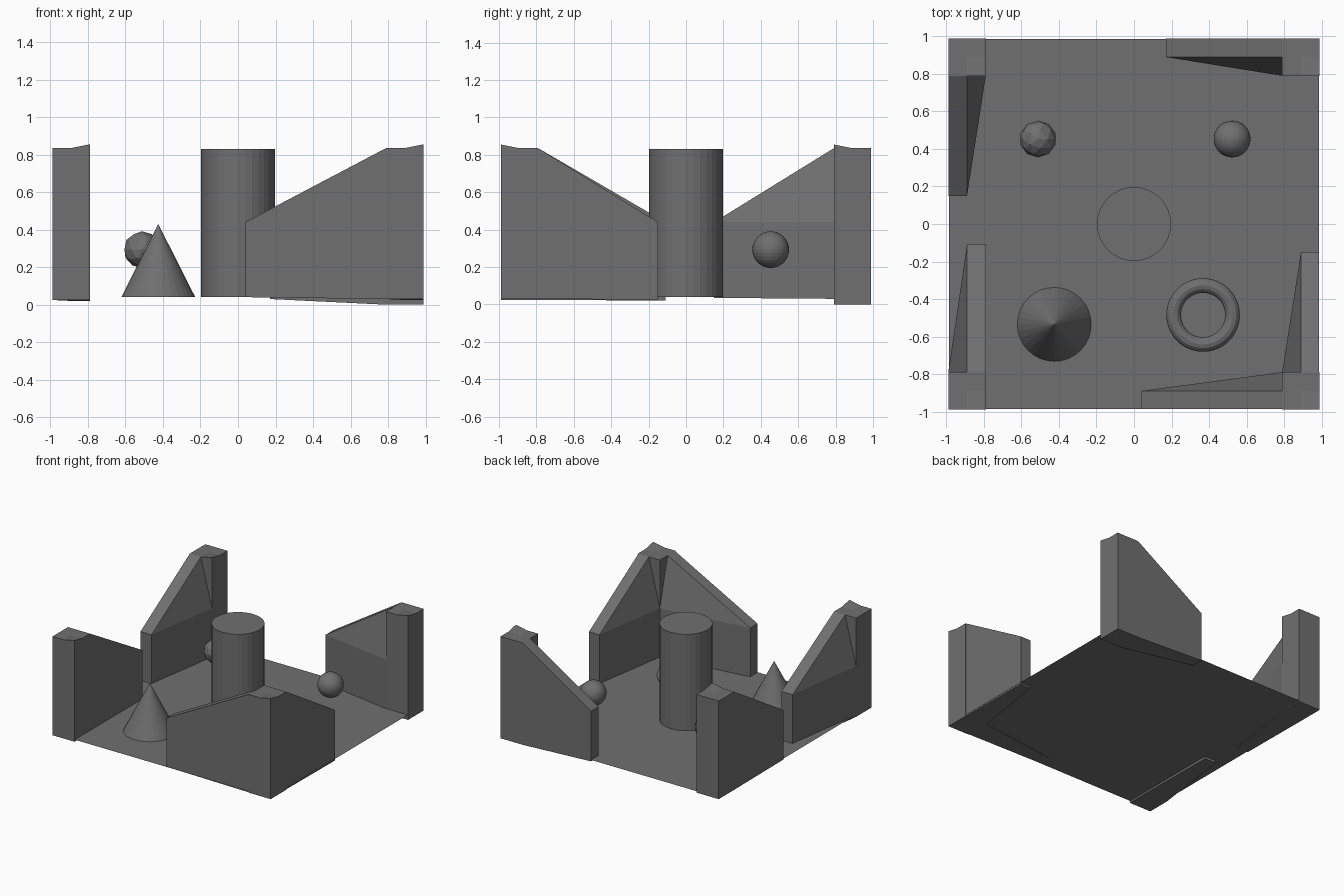
import bpy, bmesh
from mathutils import Matrix, Vector

if "Cube" in bpy.data.objects:
    bpy.data.objects.remove(bpy.data.objects["Cube"])

grey = bpy.data.materials.new("stone_grey")
grey.diffuse_color = (0.16, 0.16, 0.16, 1)
grey.use_nodes = True
grey.node_tree.nodes["Principled BSDF"].inputs["Base Color"].default_value = grey.diffuse_color

FLOOR = 0.04
MID = 0.44      # height of the low wall ends
TOP = 0.835     # height of the posts


def finish(name, bm):
    bmesh.ops.recalc_face_normals(bm, faces=bm.faces[:])
    mesh = bpy.data.meshes.new(name)
    bm.to_mesh(mesh)
    bm.free()
    mesh.materials.append(grey)
    obj = bpy.data.objects.new(name, mesh)
    bpy.context.collection.objects.link(obj)
    return obj


def post(name, cx, cy, base):
    """Square corner post with a slightly uneven top."""
    bm = bmesh.new()
    bmesh.ops.create_grid(bm, x_segments=2, y_segments=2, size=0.1,
                          matrix=Matrix.Translation((cx, cy, base)))
    res = bmesh.ops.extrude_face_region(bm, geom=bm.faces[:], use_keep_orig=True)
    for v in res["geom"]:
        if isinstance(v, bmesh.types.BMVert):
            dx, dy = v.co.x - cx, v.co.y - cy
            v.co.z = TOP
            if dx > 0.05 and dy < -0.05:
                v.co.z += 0.02
    finish(name, bm)


def wing(name, axis, start, end, side, mid, flare, z_start, z_end):
    """Sloping wall from a post; thin at its end, flaring at the post."""
    pts = [(end, side, z_end), (end, mid, z_end), (end, mid, MID), (end, side, MID),
           (start, side, z_start), (start, flare, z_start), (start, flare, MID),
           (start, mid, TOP), (start, side, TOP)]
    faces = [(0, 1, 2, 3), (0, 4, 5, 1), (1, 5, 6, 2), (2, 6, 7),
             (3, 2, 7, 8), (0, 3, 8, 4)]
    bm = bmesh.new()
    vs = [bm.verts.new((s, c, z) if axis == "x" else (c, s, z)) for s, c, z in pts]
    for f in faces:
        bm.faces.new([vs[i] for i in f])
    finish(name, bm)


# Floor sheet
bm = bmesh.new()
bmesh.ops.create_grid(bm, x_segments=1, y_segments=1, size=0.987,
                      matrix=Matrix.Translation((0, 0, FLOOR)))
finish("floor", bm)

# Corner posts
post("post_front_left", -0.89, -0.89, 0.025)
post("post_front_right", 0.89, -0.89, 0.03)
post("post_back_left", -0.89, 0.89, 0.03)
post("post_back_right", 0.89, 0.89, 0.0)

# Sloping walls
wing("wall_front", "x", 0.79, 0.04, -0.985, -0.89, -0.79, 0.03, 0.04)
wing("wall_right", "y", -0.79, -0.15, 0.985, 0.89, 0.79, 0.03, 0.025)
wing("wall_back", "x", 0.79, 0.17, 0.99, 0.89, 0.79, 0.0, 0.03)
wing("wall_back_left", "y", 0.79, 0.15, -0.99, -0.89, -0.79, 0.03, 0.035)
wing("wall_front_left", "y", -0.79, -0.11, -0.79, -0.89, -0.99, 0.025, 0.02)


# Column and cone standing on the floor
def round_solid(name, x, y, r1, r2, height):
    bm = bmesh.new()
    bmesh.ops.create_cone(bm, cap_ends=True, segments=32, radius1=r1, radius2=r2,
                          depth=height,
                          matrix=Matrix.Translation((x, y, FLOOR + height / 2)))
    finish(name, bm)


round_solid("column", 0, 0, 0.197, 0.197, 0.79)
round_solid("cone", -0.425, -0.535, 0.197, 0, 0.39)

# Floating balls: one round, one faceted
bm = bmesh.new()
bmesh.ops.create_uvsphere(bm, u_segments=32, v_segments=16, radius=0.098,
                          matrix=Matrix.Translation((0.523, 0.453, 0.293)))
finish("round_ball", bm)
bm = bmesh.new()
bmesh.ops.create_icosphere(bm, subdivisions=2, radius=0.098,
                           matrix=Matrix.Translation((-0.512, 0.453, 0.293)))
finish("faceted_ball", bm)

# Ring
bpy.ops.mesh.primitive_torus_add(location=(0.368, -0.485, 0.12), major_segments=48,
                                 minor_segments=12, major_radius=0.157,
                                 minor_radius=0.039)
ring = bpy.context.object
ring.name = "ring"
ring.data.materials.append(grey)
